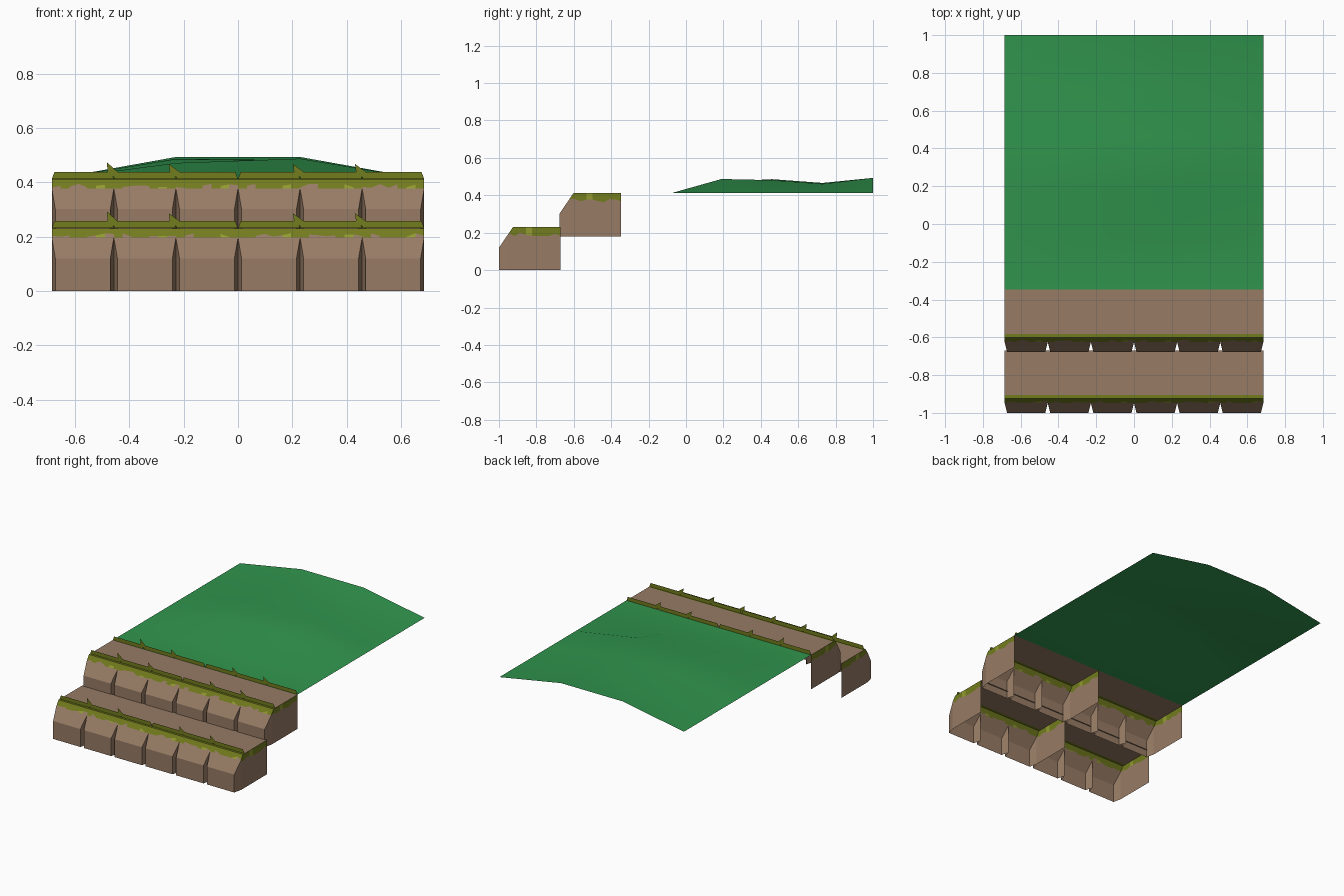
import bpy, bmesh, random

if "Cube" in bpy.data.objects:
    bpy.data.objects.remove(bpy.data.objects["Cube"])

random.seed(4)


def material(name, rgb):
    m = bpy.data.materials.new(name)
    m.diffuse_color = (*rgb, 1)
    m.use_nodes = True
    m.node_tree.nodes["Principled BSDF"].inputs["Base Color"].default_value = m.diffuse_color
    return m


EARTH = material("earth_brown", (0.31, 0.20, 0.13))
MOSS = material("moss_green", (0.17, 0.20, 0.013))
LIGHT = material("light_moss", (0.29, 0.33, 0.03))
GRASS = material("grass_green", (0.03, 0.30, 0.075))

W = 0.685            # half width
CELL = W / 3         # one block of the ledge face


class Builder:
    """Collects faces with a material index, then makes one object."""

    def __init__(self, name, mats, dy=0.0, dz=0.0):
        self.name, self.mats, self.dy, self.dz = name, mats, dy, dz
        self.bm = bmesh.new()

    def face(self, pts, mat=0):
        vs = [self.bm.verts.new((x, y + self.dy, z + self.dz)) for x, y, z in pts]
        self.bm.faces.new(vs).material_index = mat

    def finish(self, smooth=False):
        bmesh.ops.remove_doubles(self.bm, verts=self.bm.verts, dist=0.0003)
        me = bpy.data.meshes.new(self.name)
        self.bm.to_mesh(me)
        self.bm.free()
        for m in self.mats:
            me.materials.append(m)
        for p in me.polygons:
            p.use_smooth = smooth
        ob = bpy.data.objects.new(self.name, me)
        bpy.context.collection.objects.link(ob)
        return ob


def slope_y(z):
    # y on the sloped upper front, from (-1, .12) to (-.925, .23)
    return -1 + 0.075 * (z - 0.12) / 0.11


def ledge(name, dy, dz):
    b = Builder(name, [EARTH, MOSS, LIGHT], dy, dz)
    back, top, zg = -0.67, 0.23, 0.197
    yg = slope_y(zg)
    # blocks of the front face with wedge grooves between them
    for i in range(6):
        x0 = -W + i * CELL
        x1 = x0 + CELL
        a, c = x0 + 0.013, x1 - 0.013
        b.face([(a, -1, 0), (c, -1, 0), (c, -1, 0.12), (a, -1, 0.12)])
        b.face([(a, -1, 0.12), (c, -1, 0.12), (x1, yg, zg), (x0, yg, zg)])
        b.face([(x0, yg, 0), (a, -1, 0), (a, -1, 0.12), (x0, yg, zg)])
        b.face([(c, -1, 0), (x1, yg, 0), (x1, yg, zg), (c, -1, 0.12)])
        # ragged moss along the upper edge
        n = 7
        zs = [random.uniform(0.199, 0.213) for _ in range(n + 1)]
        for k in range(n):
            u, v = x0 + CELL * k / n, x0 + CELL * (k + 1) / n
            p, q = zs[k], zs[k + 1]
            b.face([(u, yg, zg), (v, yg, zg), (v, slope_y(q), q), (u, slope_y(p), p)],
                   2 if k % 6 == 5 else random.choice((0, 1)))
            b.face([(u, slope_y(p), p), (v, slope_y(q), q),
                    (v, -0.925, top), (u, -0.925, top)], 1)
    # top surface: mossy lip, then bare earth
    b.face([(-W, -0.925, top), (W, -0.925, top), (W, -0.905, top), (-W, -0.905, top)], 1)
    b.face([(-W, -0.905, top), (W, -0.905, top), (W, back, top), (-W, back, top)])
    # end walls and middle wall, mossy along the top
    for x, flip in ((-W, True), (0, False), (W, False)):
        def wall(pts, mat=0):
            pts = [(x, y, z) for y, z in pts]
            b.face(pts[::-1] if flip else pts, mat)
        n = 9
        ys = [yg + (back - yg) * k / n for k in range(n + 1)]
        zs = [zg] + [random.uniform(0.18, 0.2) for _ in range(n)]
        for k in range(n):
            wall([(ys[k], 0), (ys[k + 1], 0), (ys[k + 1], zs[k + 1]), (ys[k], zs[k])])
            t0 = (-0.925, top) if k == 0 else (ys[k], top)
            wall([(ys[k], zs[k]), (ys[k + 1], zs[k + 1]), (ys[k + 1], top), t0],
                 2 if k == 3 else 1)
    return b.finish()


def moss_strip(name, y, z):
    # flat upright fringe with bevelled cell ends and a few pointed blades
    b = Builder(name, [MOSS])
    h = 0.026
    for i in range(6):
        x0 = -W + i * CELL
        x1 = x0 + CELL
        b.face([(x0, y, z), (x1, y, z), (x1 - 0.01, y, z + h), (x0 + 0.01, y, z + h)])
    for i in (-2, -1, 1, 2):
        x = i * CELL
        tall = 0.062 if i == -2 else 0.055
        b.face([(x - 0.022, y, z + h * 0.8), (x + 0.012, y, z), (x + 0.014, y, z + h),
                (x - 0.026, y, z + tall)])
    return b.finish()


# two stepped ledges
ledge("lower_ledge", 0, 0)
ledge("upper_ledge", 0.323, 0.181)
moss_strip("lower_moss_fringe", -0.912, 0.231)
moss_strip("upper_moss_fringe", -0.589, 0.412)
moss_strip("rear_moss_fringe", -0.348, 0.411)

# rolling grass field: flat borders, raised middle
g = Builder("grass_field", [GRASS])
xs = [-W, -CELL, CELL, W]
ridge_left = [0, 0, 0.06, 0.075, 0.055, 0.082]
ridge_right = [0, 0, 0.076, 0.07, 0.05, 0.082]
ys = [-0.35 + 0.27 * k for k in range(6)]
heights = [[0] * 6, ridge_left, ridge_right, [0] * 6]
for i in range(3):
    for k in range(5):
        g.face([(xs[m], ys[n], 0.411 + heights[m][n])
                for m, n in ((i, k), (i + 1, k), (i + 1, k + 1), (i, k + 1))])
g.finish(smooth=True)
